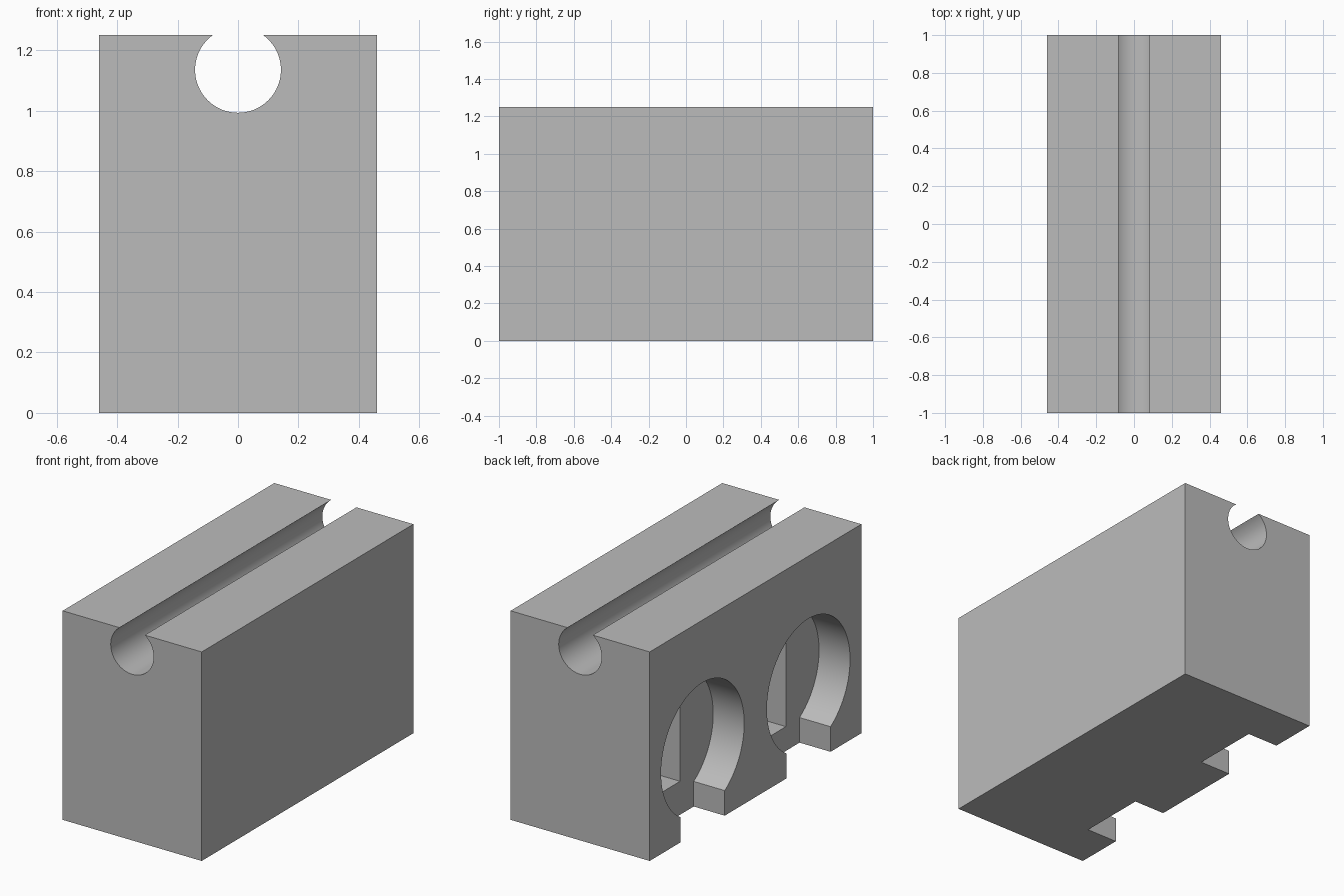
import bpy, bmesh
from math import pi, sin, cos, asin, radians

if "Cube" in bpy.data.objects:
    bpy.data.objects.remove(bpy.data.objects["Cube"], do_unlink=True)

HALF_W, HALF_L, HEIGHT = 0.46, 1.0, 1.25

grey = bpy.data.materials.new("plain_grey")
grey.use_nodes = True
grey.diffuse_color = (0.5, 0.5, 0.5, 1)
grey.node_tree.nodes["Principled BSDF"].inputs["Base Color"].default_value = (0.5, 0.5, 0.5, 1)


def arc(cx, cz, r, start, end, n=64):
    """Points of an arc from one angle to another."""
    steps = [start + (end - start) * i / n for i in range(n + 1)]
    return [(cx + r * cos(a), cz + r * sin(a)) for a in steps]


def prism(name, points, direction):
    """Extrude a closed 3D outline into a solid."""
    bm = bmesh.new()
    face = bm.faces.new([bm.verts.new(p) for p in points])
    result = bmesh.ops.extrude_face_region(bm, geom=[face], use_keep_orig=True)
    moved = [g for g in result["geom"] if isinstance(g, bmesh.types.BMVert)]
    bmesh.ops.translate(bm, verts=moved, vec=direction)
    bmesh.ops.recalc_face_normals(bm, faces=bm.faces)
    mesh = bpy.data.meshes.new(name)
    bm.to_mesh(mesh)
    bm.free()
    mesh.materials.append(grey)
    obj = bpy.data.objects.new(name, mesh)
    bpy.context.collection.objects.link(obj)
    return obj


# Block with a round open groove along its top
groove_z, groove_r = 1.135, 0.142
lip = asin((HEIGHT - groove_z) / groove_r)
outline = [(-HALF_W, HEIGHT), (-HALF_W, 0), (HALF_W, 0), (HALF_W, HEIGHT)]
outline += arc(0, groove_z, groove_r, lip, -pi - lip)
block = prism("block", [(x, -HALF_L, z) for x, z in outline], (0, 2 * HALF_L, 0))

# Keyhole recesses in the side, open at the bottom, each with a deeper slot
hole_z, hole_r, neck, depth = 0.483, 0.393, 0.209, 0.205
turn = asin(neck / hole_r)
cutters = []
for label, y, low, high in (("back", 0.5, 0.20, 0.77), ("front", -0.5, 0.145, 0.82)):
    keyhole = [(y - neck, -0.1), (y + neck, -0.1)]
    keyhole += arc(y, hole_z, hole_r, turn - pi / 2, 3 * pi / 2 - turn)
    cutters.append(prism(label + "_keyhole_cutter",
                         [(-HALF_W - 0.1, a, z) for a, z in keyhole], (depth + 0.1, 0, 0)))
    near, far = y - 0.08, y + 0.1
    slot = [(near, low), (far, low), (far, high), (near, high)]
    cutters.append(prism(label + "_slot_cutter",
                         [(-HALF_W + 0.1, a, z) for a, z in slot], (0.4, 0, 0)))

bpy.ops.object.select_all(action="DESELECT")
block.select_set(True)
bpy.context.view_layer.objects.active = block
for cutter in cutters:
    mod = block.modifiers.new(cutter.name, "BOOLEAN")
    mod.operation, mod.solver, mod.object = "DIFFERENCE", "EXACT", cutter
    bpy.ops.object.modifier_apply(modifier=mod.name)
    bpy.data.objects.remove(cutter, do_unlink=True)

bpy.ops.object.shade_smooth_by_angle(angle=radians(30))
